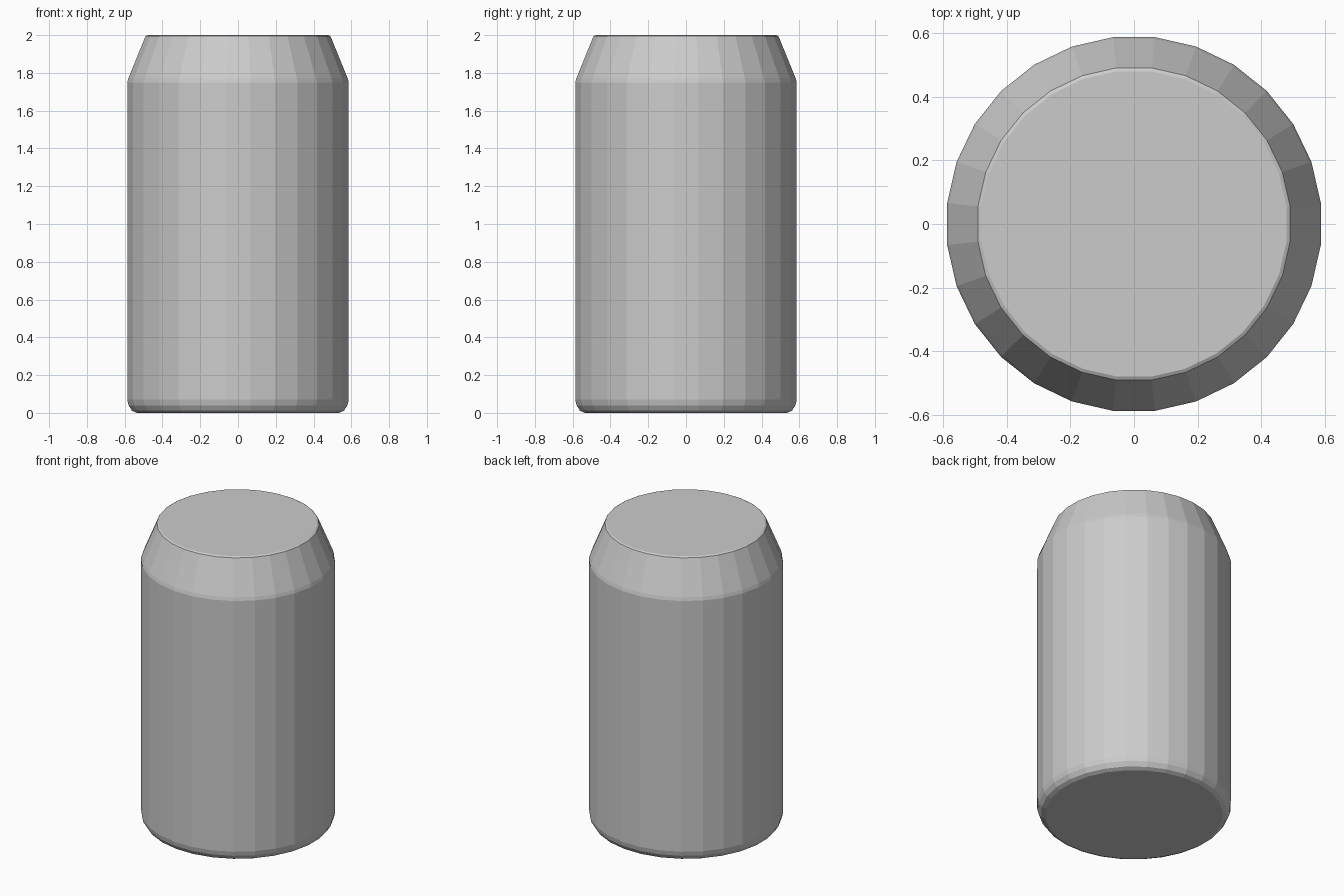
import bpy, bmesh, math

if "Cube" in bpy.data.objects:
    bpy.data.objects.remove(bpy.data.objects["Cube"])

SIDES = 28

# Can outline from base to lid: (radius, height)
PROFILE = [(0.54, 0.0), (0.565, 0.012), (0.583, 0.04), (0.59, 0.07),
           (0.59, 1.75), (0.584, 1.772), (0.498, 1.982), (0.493, 1.994), (0.482, 2.0)]


def lathe(name, profile, sides):
    bm = bmesh.new()
    rings = []
    for r, z in profile:
        ring = []
        for i in range(sides):
            a = 2 * math.pi * (i + 0.5) / sides
            ring.append(bm.verts.new((r * math.cos(a), r * math.sin(a), z)))
        rings.append(ring)
    for low, high in zip(rings, rings[1:]):
        for i in range(sides):
            j = (i + 1) % sides
            bm.faces.new((low[i], low[j], high[j], high[i]))
    bm.faces.new(rings[0][::-1])
    bm.faces.new(rings[-1])
    mesh = bpy.data.meshes.new(name)
    bm.to_mesh(mesh)
    bm.free()
    obj = bpy.data.objects.new(name, mesh)
    bpy.context.collection.objects.link(obj)
    return obj


# Can body with tapered shoulder, flat lid and rounded base, flat shaded
lathe("can_body", PROFILE, SIDES)
